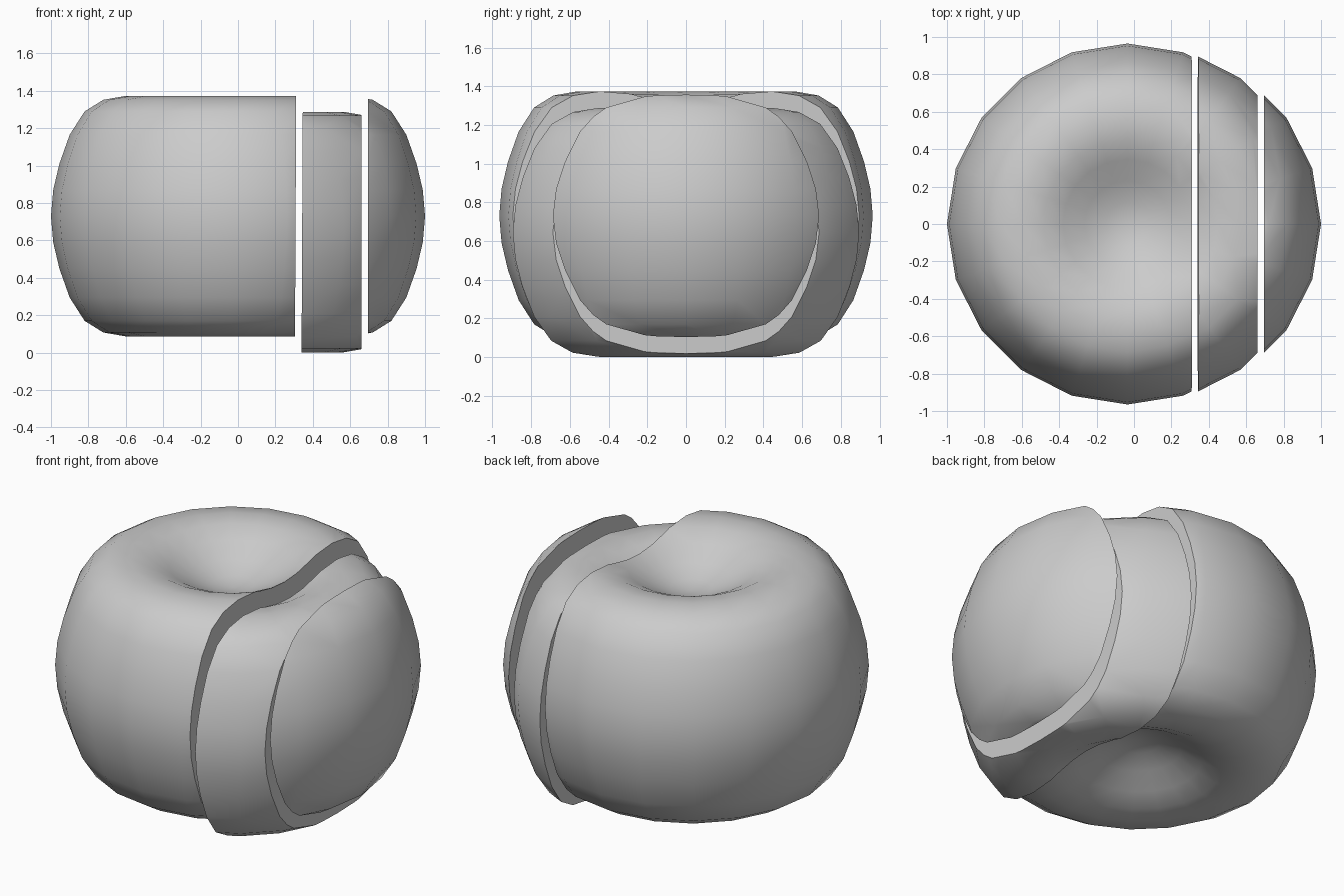
import bpy, bmesh, math
from mathutils import Vector

if "Cube" in bpy.data.objects:
    bpy.data.objects.remove(bpy.data.objects["Cube"])

SIDES = 20
MID_Z = 0.73
# Half profile (radius, height above the middle), equator to dimple
HALF = [(0.965, 0.0), (0.953, 0.14), (0.92, 0.28), (0.865, 0.435), (0.785, 0.56),
        (0.685, 0.622), (0.565, 0.643), (0.45, 0.63), (0.345, 0.582),
        (0.23, 0.518), (0.115, 0.472)]
PIT = 0.455
PROFILE = [(r, -z) for r, z in reversed(HALF[1:])] + HALF


def dimpled_ball():
    """Closed solid of revolution with a dimple at both ends."""
    bm = bmesh.new()
    rings = []
    for r, z in PROFILE:
        rings.append([bm.verts.new((r * math.cos(2 * math.pi * i / SIDES),
                                    r * math.sin(2 * math.pi * i / SIDES), z))
                      for i in range(SIDES)])
    low, high = bm.verts.new((0, 0, -PIT)), bm.verts.new((0, 0, PIT))
    for i in range(SIDES):
        j = (i + 1) % SIDES
        for a, b in zip(rings, rings[1:]):
            bm.faces.new((a[i], a[j], b[j], b[i]))
        bm.faces.new((low, rings[0][j], rings[0][i]))
        bm.faces.new((high, rings[-1][i], rings[-1][j]))
    return bm


def cut(bm, x, keep_right, tilt):
    """Slice at x, drop one side and close the cut with a flat face."""
    n = Vector((1, 0, -tilt)).normalized()
    res = bmesh.ops.bisect_plane(
        bm, geom=bm.verts[:] + bm.edges[:] + bm.faces[:], dist=1e-5,
        plane_co=(x, 0, 0), plane_no=n,
        clear_inner=keep_right, clear_outer=not keep_right)
    edges = [e for e in res["geom_cut"] if isinstance(e, bmesh.types.BMEdge)]
    bmesh.ops.edgeloop_fill(bm, edges=edges)


def slice_part(name, shift, left=None, right=None):
    bm = dimpled_ball()
    if left:
        cut(bm, left[0], True, left[1])
    if right:
        cut(bm, right[0], False, right[1])
    bmesh.ops.recalc_face_normals(bm, faces=bm.faces[:])
    me = bpy.data.meshes.new(name)
    bm.to_mesh(me)
    bm.free()
    ob = bpy.data.objects.new(name, me)
    bpy.context.collection.objects.link(ob)
    ob.location = (shift[0], 0, MID_Z + shift[1])
    bpy.ops.object.select_all(action='DESELECT')
    ob.select_set(True)
    bpy.context.view_layer.objects.active = ob
    bpy.ops.object.shade_smooth_by_angle(angle=math.radians(40))


first, second = (0.343, 0.005), (0.66, 0.0)
# Large piece, lowered middle slice and end cap, spread apart along x
slice_part("main_piece", (-0.035, 0), right=first)
slice_part("middle_slice", (0, -0.085), left=first, right=second)
slice_part("end_cap", (0.035, 0), left=second)
